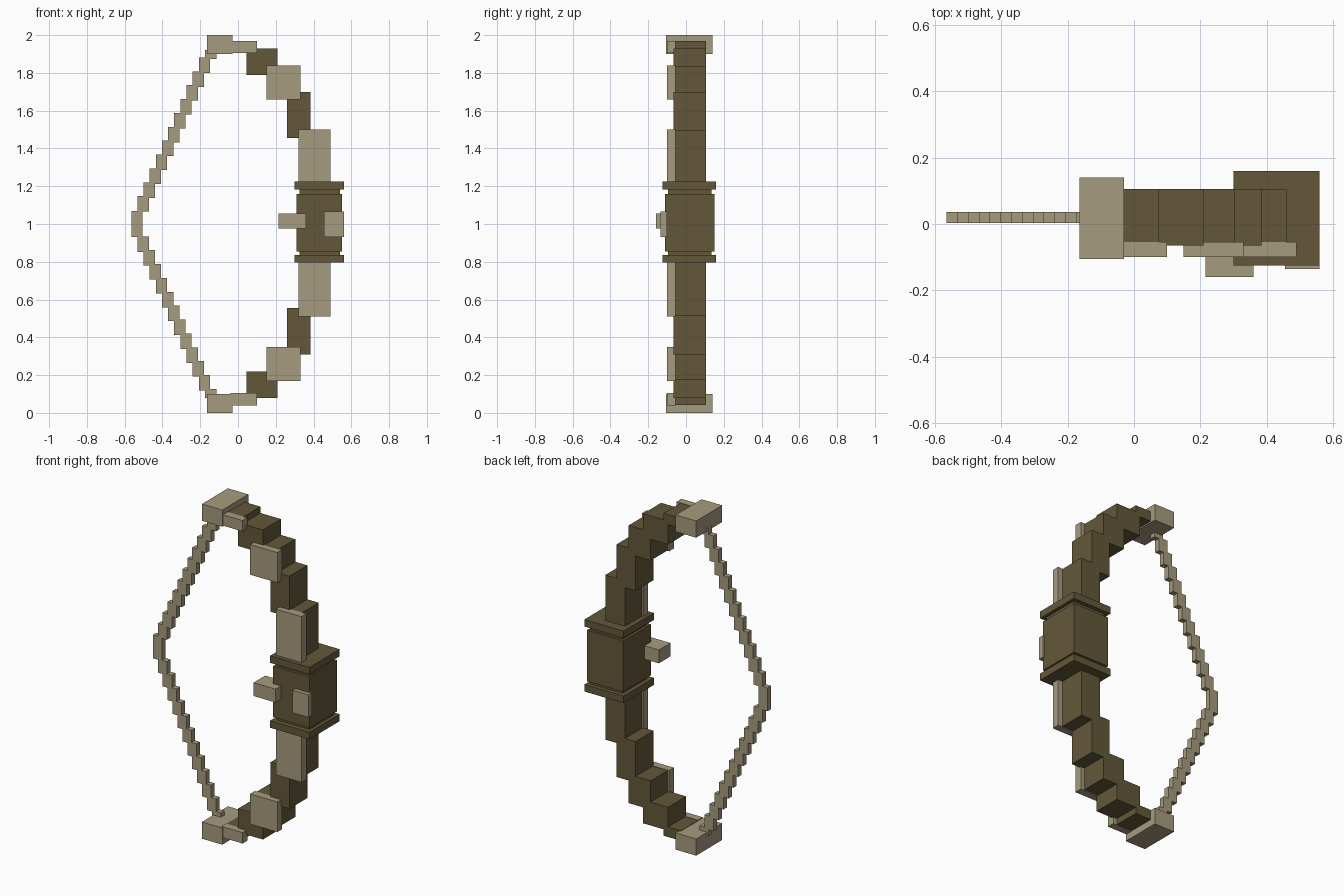
import bpy
import bmesh

default = bpy.data.objects.get("Cube")
if default:
    bpy.data.objects.remove(default, do_unlink=True)


def material(name, color):
    mat = bpy.data.materials.new(name)
    mat.use_nodes = True
    mat.diffuse_color = color
    mat.node_tree.nodes["Principled BSDF"].inputs["Base Color"].default_value = color
    return mat


DARK = material("dark olive wood", (0.125, 0.097, 0.041, 1))
LIGHT = material("pale tan", (0.38, 0.33, 0.21, 1))


def box(name, mat, x, y, z):
    """Box from (min, max) ranges on each axis."""
    bm = bmesh.new()
    bmesh.ops.create_cube(bm, size=1)
    for v in bm.verts:
        v.co = [r[0] if c < 0 else r[1] for c, r in zip(v.co, (x, y, z))]
    mesh = bpy.data.meshes.new(name)
    bm.to_mesh(mesh)
    bm.free()
    mesh.materials.append(mat)
    obj = bpy.data.objects.new(name, mesh)
    bpy.context.collection.objects.link(obj)
    return obj


def pair(name, mat, x, y, z, centre):
    """Upper box and its reflection below the given height."""
    box("upper_" + name, mat, x, y, z)
    box("lower_" + name, mat, x, y, (2 * centre - z[1], 2 * centre - z[0]))


# Grip with stepped collars
box("grip", DARK, (0.31, 0.55), (-0.11, 0.15), (0.855, 1.16))
pair("grip_neck", DARK, (0.325, 0.54), (-0.095, 0.135), (1.15, 1.19), 1.01)
pair("grip_collar", DARK, (0.30, 0.56), (-0.125, 0.16), (1.183, 1.225), 1.01)

# Arrow rest and front badge plate
box("arrow_rest", LIGHT, (0.215, 0.36), (-0.16, -0.05), (0.975, 1.055))
box("grip_plate", LIGHT, (0.455, 0.56), (-0.135, -0.10), (0.93, 1.065))

# Stepped limbs
limb_y = (-0.065, 0.105)
limb_steps = [
    ((0.33, 0.46), (1.20, 1.497)),
    ((0.26, 0.385), (1.455, 1.70)),
    ((0.16, 0.305), (1.663, 1.835)),
    ((0.045, 0.21), (1.79, 1.93)),
    ((-0.04, 0.075), (1.908, 1.968)),
]
for i, (x, z) in enumerate(limb_steps, 1):
    pair(f"limb_step_{i}", DARK, x, limb_y, z, 1.005)

# Pale plates on the front of the limbs
plates = [
    ((0.32, 0.49), (1.21, 1.50)),
    ((0.15, 0.33), (1.66, 1.84)),
    ((-0.04, 0.10), (1.905, 1.97)),
]
for i, (x, z) in enumerate(plates, 1):
    pair(f"limb_plate_{i}", LIGHT, x, (-0.10, -0.055), z, 1.005)

# Limb tips
pair("limb_tip", LIGHT, (-0.165, -0.03), (-0.105, 0.14), (1.90, 2.0), 1.0)

# Bowstring as a staircase of small blocks
string_y = (0.003, 0.036)
box("string_middle", LIGHT, (-0.565, -0.505), string_y, (0.93, 1.07))
for i in range(12):
    left = -0.5325 + 0.0325 * i
    low = 1.065 + 0.0735 * i
    pair(f"string_{i + 1}", LIGHT, (left, left + 0.06), string_y,
         (low, min(low + 0.082, 1.92)), 1.0)
